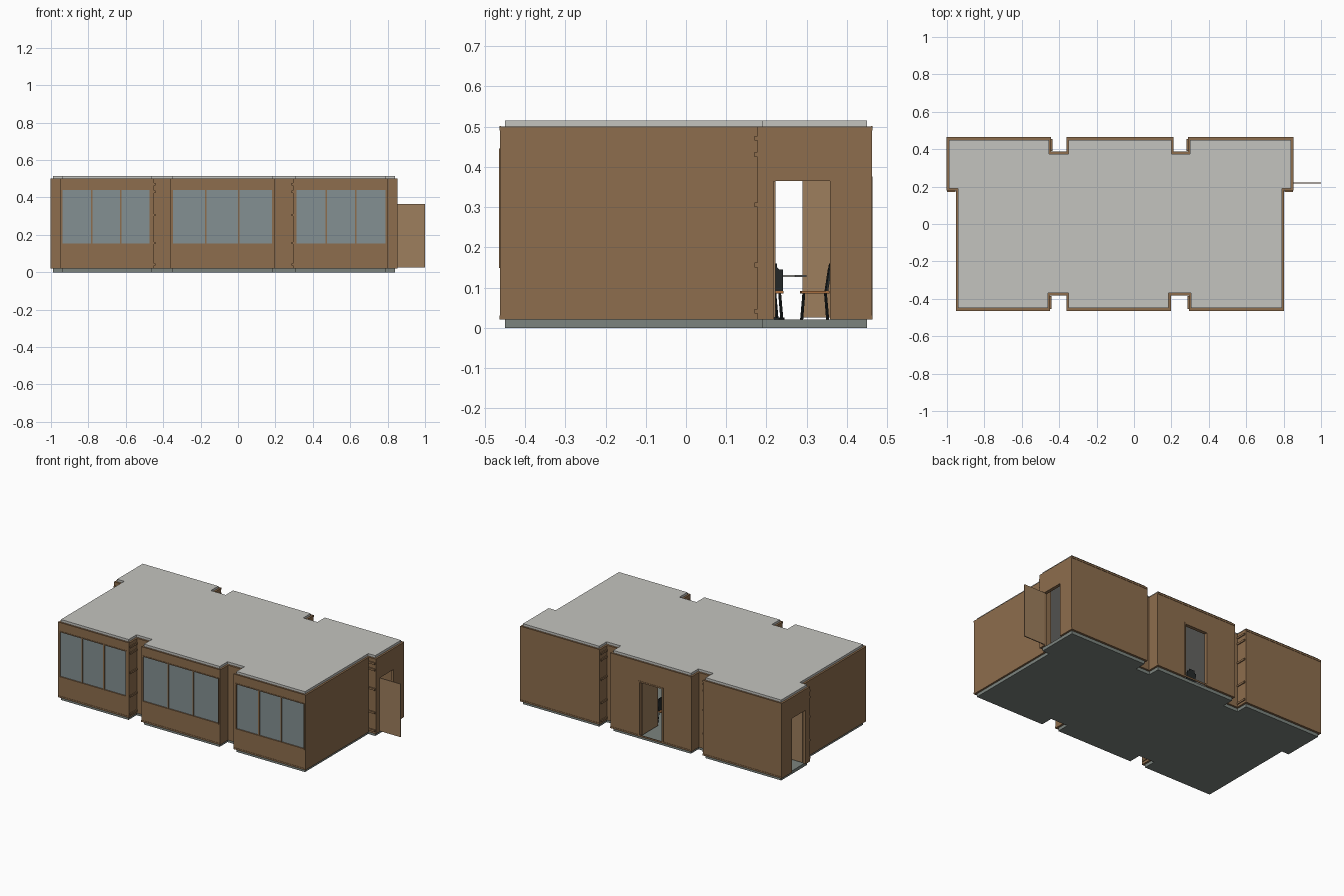
import bpy, bmesh, math
from mathutils import Matrix, Vector

if "Cube" in bpy.data.objects:
    bpy.data.objects.remove(bpy.data.objects["Cube"])


def material(name, rgb):
    m = bpy.data.materials.new(name)
    m.diffuse_color = (*rgb, 1)
    m.use_nodes = True
    m.node_tree.nodes["Principled BSDF"].inputs["Base Color"].default_value = m.diffuse_color
    return m


WOOD = material("wood", (0.27, 0.155, 0.075))
DOOR = material("door_wood", (0.34, 0.21, 0.11))
GLASS = material("glass", (0.23, 0.28, 0.29))
ROOF = material("roof_grey", (0.55, 0.55, 0.52))
FLOOR = material("floor_grey", (0.2, 0.23, 0.21))
DARK = material("dark_shell", (0.02, 0.025, 0.025))
SEAT = material("seat_wood", (0.4, 0.16, 0.05))


def finish(name, bm, mat):
    bmesh.ops.recalc_face_normals(bm, faces=bm.faces)
    me = bpy.data.meshes.new(name)
    bm.to_mesh(me)
    bm.free()
    ob = bpy.data.objects.new(name, me)
    bpy.context.collection.objects.link(ob)
    if mat:
        me.materials.append(mat)
    return ob


def add_box(bm, x0, x1, y0, y1, z0, z1):
    m = Matrix.Translation(((x0 + x1) / 2, (y0 + y1) / 2, (z0 + z1) / 2))
    m = m @ Matrix.Diagonal((x1 - x0, y1 - y0, z1 - z0, 1))
    return bmesh.ops.create_cube(bm, size=1, matrix=m)["verts"]


def boxes(name, mat, *dims):
    bm = bmesh.new()
    for d in dims:
        add_box(bm, *d)
    return finish(name, bm, mat)


def offset(poly, d):
    # push every edge of the rectilinear outline outward by d
    out = []
    for i, p in enumerate(poly):
        a, c = Vector(poly[i - 1]), Vector(poly[(i + 1) % len(poly)])
        p = Vector(p)
        u, v = (p - a).normalized(), (c - p).normalized()
        out.append(p + d * Vector((u.y + v.y, -u.x - v.x)))
    return out


def slab(name, poly, z0, z1, mat):
    bm = bmesh.new()
    f = bm.faces.new([bm.verts.new((x, y, z0)) for x, y in poly])
    r = bmesh.ops.extrude_face_region(bm, geom=[f])
    bmesh.ops.translate(bm, vec=(0, 0, z1 - z0),
                        verts=[v for v in r["geom"] if isinstance(v, bmesh.types.BMVert)])
    return finish(name, bm, mat)


# Building outline with recesses front and back and stepped sides
OUT = [(-.94, -.45), (-.46, -.45), (-.46, -.37), (-.35, -.37), (-.35, -.45), (.185, -.45),
       (.185, -.37), (.305, -.37), (.305, -.45), (.79, -.45), (.79, .19), (.84, .19),
       (.84, .45), (.30, .45), (.30, .375), (.20, .375), (.20, .45), (-.35, .45),
       (-.35, .375), (-.455, .375), (-.455, .45), (-.99, .45), (-.99, .19), (-.94, .19)]
slab("floor_slab", OUT, 0, .02, FLOOR)
slab("roof_slab", OUT, .497, .515, ROOF)

# Walls: a ring between two offset outlines
bm = bmesh.new()
loops = [[bm.verts.new((p.x, p.y, z)) for p in offset(OUT, d)]
         for d, z in ((.012, .02), (.012, .5), (-.008, .5), (-.008, .02))]
for k in range(4):
    A, B = loops[k], loops[(k + 1) % 4]
    for i in range(len(OUT)):
        j = (i + 1) % len(OUT)
        bm.faces.new((A[i], A[j], B[j], B[i]))
walls = finish("walls", bm, WOOD)

# Openings for windows and doors
WINDOWS = ((-.938, -.472), (-.348, .182), (.312, .788))
WZ0, WZ1 = .155, .44
holes = [(a, b, -.5, -.4, WZ0, WZ1) for a, b in WINDOWS]
holes += [(.81, .9, .215, .365, .015, .37), (-1.05, -.96, .215, .365, .015, .37),
          (-.155, .005, .42, .5, .015, .37)]
cutter = boxes("opening_cutter", None, *holes)
cutter.hide_render = True
mod = walls.modifiers.new("openings", "BOOLEAN")
mod.object, mod.solver = cutter, "EXACT"
bpy.context.view_layer.objects.active = walls
bpy.ops.object.modifier_apply(modifier=mod.name)
bpy.data.objects.remove(cutter)

# Windows: pane, frame and two mullions each
for n, (a, b) in enumerate(WINDOWS):
    boxes(f"window_glass_{n}", GLASS, (a, b, -.457, -.453, WZ0, WZ1))
    t, y0, y1 = .006, -.4645, -.445
    parts = [(a - t, b + t, y0, y1, WZ0 - t, WZ0), (a - t, b + t, y0, y1, WZ1, WZ1 + t),
             (a - t, a, y0, y1, WZ0, WZ1), (b, b + t, y0, y1, WZ0, WZ1)]
    for k in (1, 2):
        x = a + (b - a) * k / 3
        parts.append((x - .004, x + .004, y0 + .002, y1, WZ0, WZ1))
    boxes(f"window_frame_{n}", WOOD, *parts)

# Cornice strips under the roof along the straight wall runs
runs = [(-.952, -.448, -.464, -.46), (-.362, .197, -.464, -.46), (.293, .802, -.464, -.46),
        (.288, .852, .46, .464), (-.362, .212, .46, .464), (-1.002, -.443, .46, .464)]
boxes("cornice", WOOD, *[(a, b, c, d, .49, .502) for a, b, c, d in runs])
boxes("base_trim", WOOD, *[(a, b, c, d, .02, .03) for a, b, c, d in runs])

# Rails across the recess side walls and the side steps
rails = []
for z in (.035, .15, .30, .425, .465):
    for x, s in ((-.448, 1), (.293, -1)):
        rails.append((min(x, x + s * .006), max(x, x + s * .006), -.455, -.385, z, z + .012))
    for x, s in ((-.443, 1), (.288, -1)):
        rails.append((min(x, x + s * .006), max(x, x + s * .006), .39, .455, z, z + .012))
    rails += [(-1.0, -.955, .17, .178, z, z + .012), (.805, .85, .17, .178, z, z + .012)]
boxes("recess_rails", WOOD, *rails)

# Door jambs and open door leaves
for name, x in (("right", .832), ("left", -1.002)):
    x1 = x + .02
    boxes(f"{name}_door_jamb", WOOD, (x, x1, .21, .219, .02, .37), (x, x1, .358, .368, .02, .37),
          (x, x1, .21, .368, .365, .373))
    boxes(f"{name}_door", DOOR, (x1, x1 + .148, .217, .223, .025, .365))
boxes("back_door_jamb", WOOD, (-.163, -.153, .442, .464, .02, .37), (.003, .012, .442, .464, .02, .37),
      (-.163, .012, .442, .464, .367, .376))
boxes("back_door", DOOR, (-.003, .003, .29, .443, .025, .365))


# Chair with its back on +y, and a round table
def rod(bm, p, q, r):
    p, q = Vector(p), Vector(q)
    m = Matrix.Translation((p + q) / 2) @ (q - p).to_track_quat("Z", "Y").to_matrix().to_4x4()
    bmesh.ops.create_cone(bm, cap_ends=True, segments=8, radius1=r, radius2=r,
                          depth=(q - p).length, matrix=m)


def chair(bodies):
    legs, seat, back = bmesh.new(), bmesh.new(), bmesh.new()
    for x in (-.027, .027):
        for y in (-.027, .027):
            rod(legs, (x * 1.2, y * 1.2, .02), (x, y, .085), .0022)
    add_box(seat, -.035, .035, -.035, .035, .085, .091)
    vs = add_box(back, -.033, .033, .026, .032, .09, .16)
    bmesh.ops.bevel(back, geom=[e for e in back.edges if abs(e.verts[0].co.y - e.verts[1].co.y) > .004
                                and e.verts[0].co.z > .15], offset=.015, segments=3, affect="EDGES")
    for v in back.verts:
        v.co.y += (v.co.z - .09) * .15
    return [finish("chair_legs", legs, DARK), finish("chair_seat", seat, SEAT),
            finish("chair_back", back, DARK)]


proto = chair(None)
top, leg = bmesh.new(), bmesh.new()
rod(top, (0, 0, .126), (0, 0, .131), .1)
rod(leg, (0, 0, .025), (0, 0, .127), .006)
rod(leg, (0, 0, .02), (0, 0, .025), .045)
table = [finish("table_top", top, ROOF), finish("table_leg", leg, DARK)]


def copies(parts, m):
    for o in parts:
        c = o.copy()
        bpy.context.collection.objects.link(c)
        c.matrix_world = m


# Tables in two rows with four chairs around each
for cx in (-.66, -.12, .5):
    for cy in (.2, -.2):
        base = Matrix.Translation((cx, cy, 0))
        copies(table, base)
        for k in range(4):
            copies(proto, base @ Matrix.Rotation(k * math.pi / 2 + .05, 4, "Z")
                   @ Matrix.Translation((0, .12, 0)))
for o in proto + table:
    bpy.data.objects.remove(o)
